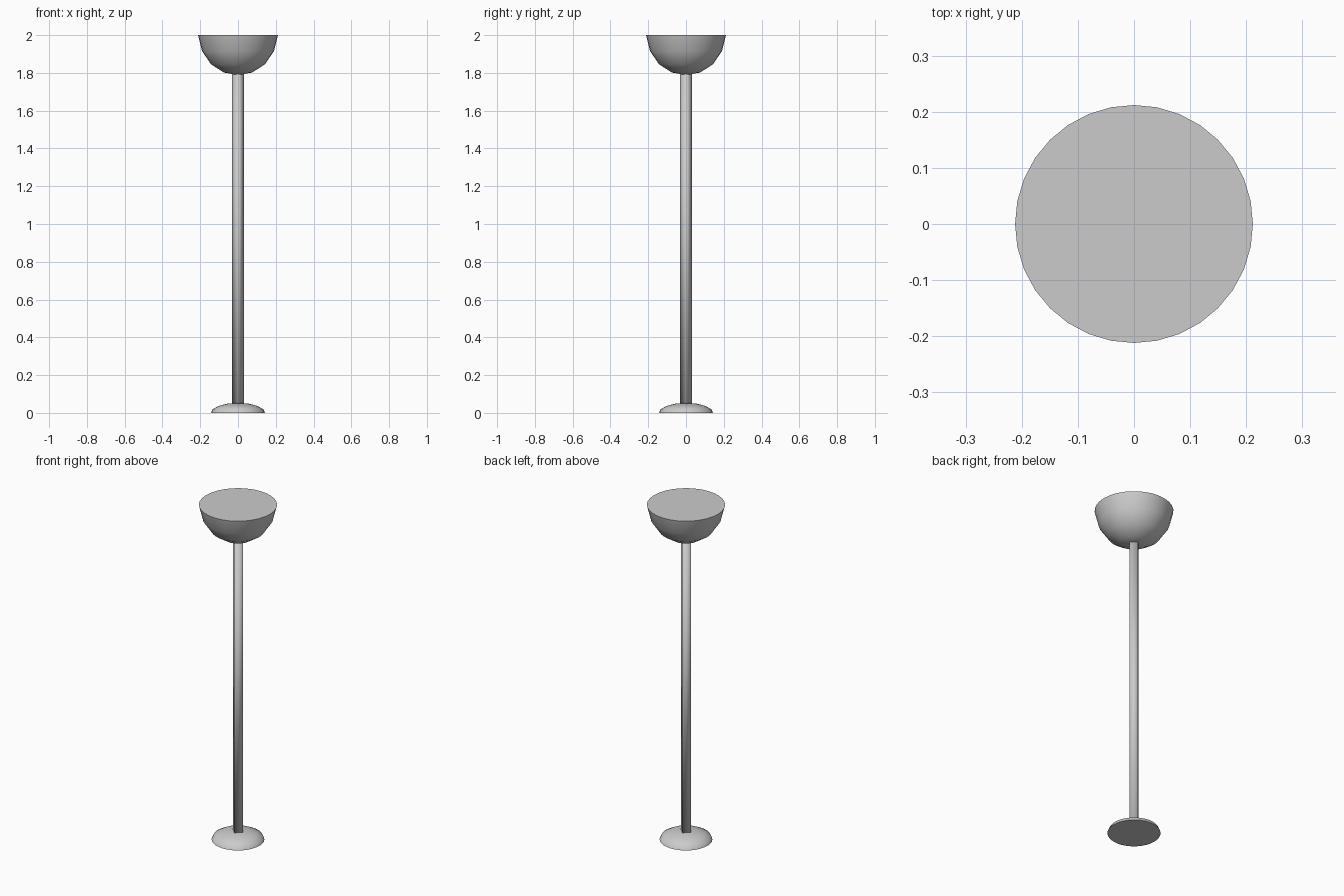
import bpy, bmesh, math

if "Cube" in bpy.data.objects:
    bpy.data.objects.remove(bpy.data.objects["Cube"])


def lathe(name, profile, sides, sharp_angle):
    """Solid of revolution from (radius, z) points, bottom to top; radius 0 makes a pole."""
    bm = bmesh.new()
    rings = []
    for r, z in profile:
        if r == 0:
            rings.append([bm.verts.new((0, 0, z))])
        else:
            rings.append([bm.verts.new((r * math.cos(2 * math.pi * i / sides),
                                        r * math.sin(2 * math.pi * i / sides), z))
                          for i in range(sides)])
    for lo, hi in zip(rings, rings[1:]):
        for i in range(sides):
            j = (i + 1) % sides
            if len(lo) == 1:
                bm.faces.new((lo[0], hi[j], hi[i]))
            elif len(hi) == 1:
                bm.faces.new((lo[i], lo[j], hi[0]))
            else:
                bm.faces.new((lo[i], lo[j], hi[j], hi[i]))
    # flat caps on open ends
    for ring in (rings[0], rings[-1]):
        if len(ring) > 1:
            bm.faces.new(ring)
    bmesh.ops.recalc_face_normals(bm, faces=bm.faces)
    mesh = bpy.data.meshes.new(name)
    bm.to_mesh(mesh)
    bm.free()
    obj = bpy.data.objects.new(name, mesh)
    bpy.context.collection.objects.link(obj)
    bpy.ops.object.select_all(action='DESELECT')
    obj.select_set(True)
    bpy.context.view_layer.objects.active = obj
    bpy.ops.object.shade_smooth_by_angle(angle=math.radians(sharp_angle))
    return obj


# low domed foot
lathe("base", [(0.143, 0), (0.134, 0.02), (0.102, 0.037), (0.055, 0.049), (0, 0.053)], 32, 50)

# four-sided pole, corners facing front and sides, softly shaded
lathe("pole", [(0.033, 0.04), (0.033, 1.80)], 4, 91)

# bowl shade with flat closed top
lathe("bowl_shade", [(0, 1.788), (0.075, 1.802), (0.143, 1.846), (0.19, 1.915), (0.212, 2.0)], 32, 50)
